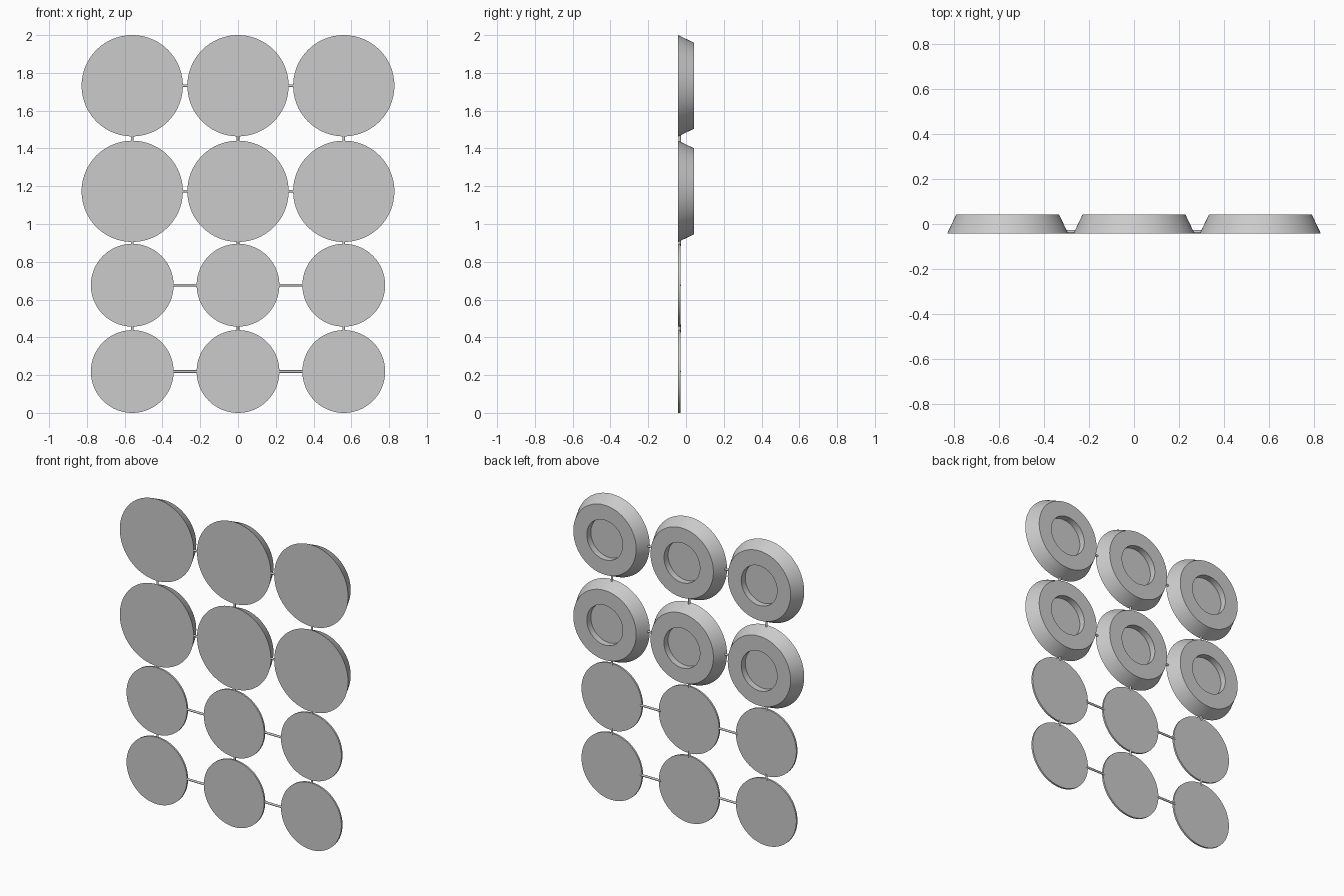
import bpy
import bmesh
import math
from mathutils import Matrix, Vector

cube = bpy.data.objects.get("Cube")
if cube:
    bpy.data.objects.remove(cube, do_unlink=True)

# Single grey finish
grey = bpy.data.materials.new("light grey")
grey.use_nodes = True
colour = (0.6, 0.6, 0.6, 1)
grey.diffuse_color = colour
grey.node_tree.nodes["Principled BSDF"].inputs["Base Color"].default_value = colour

FRONT, BACK = -0.042, 0.042
PLATE_BACK = -0.030
ROD_Y, ROD_R = -0.034, 0.007
COLUMNS = (-0.56, 0, 0.56)
BIG, SMALL = 0.268, 0.219
ROWS = ((1.732, BIG), (1.173, BIG), (0.676, SMALL), (SMALL, SMALL))


def finish(name, bm):
    bmesh.ops.recalc_face_normals(bm, faces=bm.faces)
    mesh = bpy.data.meshes.new(name)
    bm.to_mesh(mesh)
    bm.free()
    mesh.materials.append(grey)
    obj = bpy.data.objects.new(name, mesh)
    bpy.context.collection.objects.link(obj)
    bpy.ops.object.select_all(action='DESELECT')
    obj.select_set(True)
    bpy.context.view_layer.objects.active = obj
    bpy.ops.object.shade_smooth_by_angle(angle=math.radians(25))
    return obj


def turned(name, profile, x, z, sides=96):
    """Solid turned about the y axis from (radius, y) points, capped at both ends."""
    bm = bmesh.new()
    rings = []
    for r, y in profile:
        angles = [2 * math.pi * i / sides for i in range(sides)]
        rings.append([bm.verts.new((x + r * math.cos(a), y, z + r * math.sin(a))) for a in angles])
    for a, b in zip(rings, rings[1:]):
        for i in range(sides):
            j = (i + 1) % sides
            bm.faces.new((a[i], a[j], b[j], b[i]))
    bm.faces.new(rings[0])
    bm.faces.new(rings[-1])
    return finish(name, bm)


def rod(name, start, end):
    a, b = Vector(start), Vector(end)
    turn = (b - a).to_track_quat('Z', 'Y').to_matrix().to_4x4()
    bm = bmesh.new()
    bmesh.ops.create_cone(bm, cap_ends=True, segments=16, radius1=ROD_R, radius2=ROD_R,
                          depth=(b - a).length, matrix=Matrix.Translation((a + b) / 2) @ turn)
    return finish(name, bm)


# Tapered discs with a round recess in the back, and thin flat discs
tapered = [(BIG, FRONT), (0.228, BACK), (0.13, BACK), (0.13, 0.0)]
flat = [(SMALL, FRONT), (SMALL, PLATE_BACK)]
OVERLAP = 0.012
for row, (z, radius) in enumerate(ROWS):
    for x in COLUMNS:
        if radius == BIG:
            turned("tapered_disc", tapered, x, z)
        else:
            turned("flat_disc", flat, x, z)

    # Rods joining neighbours in the row
    for x0, x1 in zip(COLUMNS, COLUMNS[1:]):
        rod("row_rod", (x0 + radius - OVERLAP, ROD_Y, z), (x1 - radius + OVERLAP, ROD_Y, z))

    # Rods joining this row to the one below
    if row + 1 < len(ROWS):
        z1, r1 = ROWS[row + 1]
        for x in COLUMNS:
            rod("column_rod", (x, ROD_Y, z - radius + OVERLAP), (x, ROD_Y, z1 + r1 - OVERLAP))
